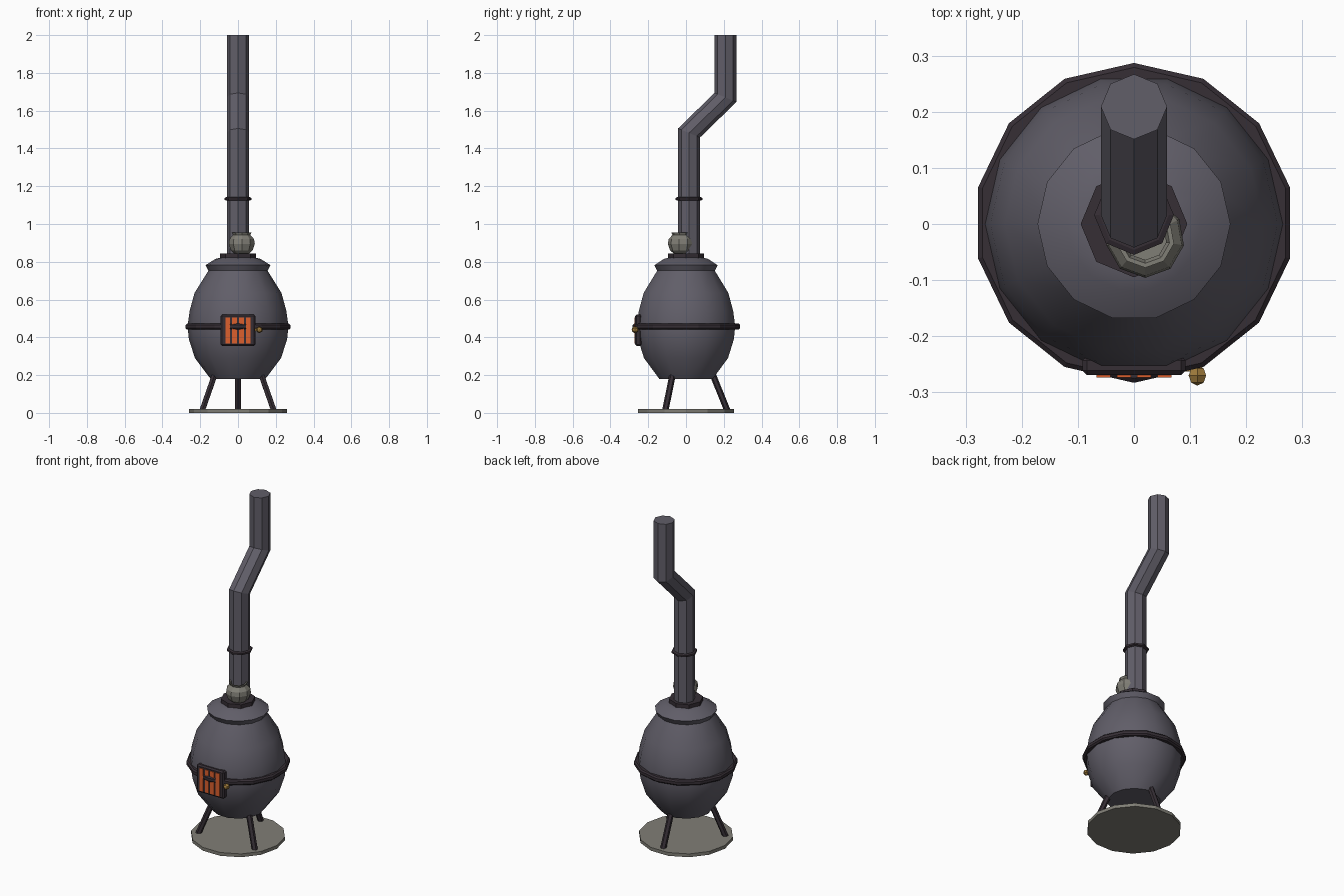
import bpy
import bmesh
from math import sin, cos, pi, radians, tan
from mathutils import Vector

if "Cube" in bpy.data.objects:
    bpy.data.objects.remove(bpy.data.objects["Cube"], do_unlink=True)


def material(name, rgb):
    m = bpy.data.materials.new(name)
    m.use_nodes = True
    m.diffuse_color = (*rgb, 1)
    m.node_tree.nodes["Principled BSDF"].inputs["Base Color"].default_value = (*rgb, 1)
    return m


IRON = material("grey iron", (0.119, 0.112, 0.14))
DARK = material("dark iron", (0.037, 0.028, 0.036))
STONE = material("warm grey", (0.216, 0.209, 0.18))
EMBER = material("ember orange", (0.72, 0.115, 0.026))
BRASS = material("brass", (0.35, 0.2, 0.045))


def finish(name, bm, mat, smooth=None):
    bmesh.ops.recalc_face_normals(bm, faces=bm.faces)
    mesh = bpy.data.meshes.new(name)
    bm.to_mesh(mesh)
    bm.free()
    mesh.materials.append(mat)
    ob = bpy.data.objects.new(name, mesh)
    bpy.context.collection.objects.link(ob)
    if smooth:
        bpy.ops.object.select_all(action="DESELECT")
        ob.select_set(True)
        bpy.context.view_layer.objects.active = ob
        bpy.ops.object.shade_smooth_by_angle(angle=radians(smooth))
    return ob


def skin(bm, rings, closed=False):
    """Join rings of points into a surface, capped unless closed on itself."""
    loops = [[bm.verts.new(p) for p in ring] for ring in rings]
    pairs = list(zip(loops, loops[1:]))
    if closed:
        pairs.append((loops[-1], loops[0]))
    else:
        bm.faces.new(loops[0])
        bm.faces.new(loops[-1])
    n = len(loops[0])
    for a, b in pairs:
        for i in range(n):
            j = (i + 1) % n
            bm.faces.new((a[i], a[j], b[j], b[i]))


def lathe(name, profile, sides, mat, at=(0, 0), phase=0.0, closed=False, smooth=None):
    bm = bmesh.new()
    angles = [phase + 2 * pi * i / sides for i in range(sides)]
    rings = [[(at[0] + r * cos(a), at[1] + r * sin(a), z) for a in angles] for r, z in profile]
    skin(bm, rings, closed)
    return finish(name, bm, mat, smooth)


def box(name, centre, size, mat, bevel=0):
    bm = bmesh.new()
    bmesh.ops.create_cube(bm, size=1)
    bmesh.ops.scale(bm, vec=size, verts=bm.verts)
    bmesh.ops.translate(bm, vec=centre, verts=bm.verts)
    if bevel:
        bmesh.ops.bevel(bm, geom=bm.edges[:], offset=bevel, segments=1, affect="EDGES")
    return finish(name, bm, mat)


# Ground plate
lathe("base_plate", [(0.26, 0), (0.26, 0.02)], 14, STONE)

# Three splayed legs
for k, label in enumerate(("left", "back", "right")):
    a = radians(-30 + 120 * k)
    out = Vector((cos(a), sin(a), 0))
    side = Vector((-sin(a), cos(a), 0))
    bm = bmesh.new()
    skin(bm, [[out * (r + 0.018 * cos(t)) + side * 0.017 * sin(t) + Vector((0, 0, z))
               for t in [i * pi / 3 for i in range(6)]]
              for r, z in ((0.218, 0.015), (0.135, 0.22))])
    finish(label + "_leg", bm, DARK)

# Pot-bellied body and lid
lathe("body", [(0.145, 0.18), (0.228, 0.29), (0.26, 0.39), (0.267, 0.46), (0.256, 0.54),
               (0.23, 0.635), (0.155, 0.755)], 14, IRON, smooth=40)
lathe("lid", [(0.155, 0.75), (0.172, 0.782), (0.12, 0.815), (0.08, 0.825)], 14, IRON, smooth=28)

# Belt around the belly
lathe("belt", [(0.25, 0.441), (0.277, 0.441), (0.285, 0.449), (0.285, 0.465),
               (0.277, 0.473), (0.25, 0.473)], 14, DARK, at=(0, 0.002), phase=pi / 2, closed=True)

# Chimney pipe with two mitred bends
bm = bmesh.new()
eighths = [i * pi / 4 for i in range(8)]
mitre = tan(pi / 8)
skin(bm, [[(0.059 * cos(a), y + 0.058 * sin(a), z - shear * 0.058 * sin(a)) for a in eighths]
          for y, z, shear in ((0.016, 0.82, 0), (0.016, 1.482, mitre),
                              (0.209, 1.67, mitre), (0.209, 2.0, 0))])
finish("chimney_pipe", bm, IRON)

# Collars on the pipe
lathe("pipe_base_collar", [(0.095, 0.815), (0.095, 0.845)], 8, DARK)
lathe("pipe_joint_collar", [(0.062, 1.124), (0.071, 1.128), (0.071, 1.138), (0.062, 1.142)],
      8, DARK, at=(0, 0.016))

# Small open pot resting beside the pipe
lathe("pot", [(0.04, 0.845), (0.058, 0.86), (0.07, 0.895), (0.066, 0.92), (0.046, 0.942),
              (0.052, 0.955), (0.044, 0.955), (0.038, 0.94), (0.05, 0.9)],
      9, STONE, at=(0.02, -0.026), phase=-pi / 2)

# Fire door: frame, glowing slats
box("door_frame", (0, -0.252, 0.438), (0.184, 0.034, 0.166), DARK, bevel=0.008)
for k in range(4):
    box(f"door_slat_{k + 1}", (-0.054 + 0.036 * k, -0.27, 0.437), (0.025, 0.007, 0.137), EMBER)

# Brass door knob
bm = bmesh.new()
bmesh.ops.create_uvsphere(bm, u_segments=6, v_segments=4, radius=0.018)
bmesh.ops.rotate(bm, cent=(0, 0, 0), matrix=Vector((0, 0, 1)).rotation_difference(
    Vector((0, -1, 0))).to_matrix(), verts=bm.verts)
bmesh.ops.translate(bm, vec=(0.113, -0.27, 0.44), verts=bm.verts)
finish("door_knob", bm, BRASS)
box("knob_stem", (0.1, -0.257, 0.44), (0.025, 0.012, 0.012), BRASS)
